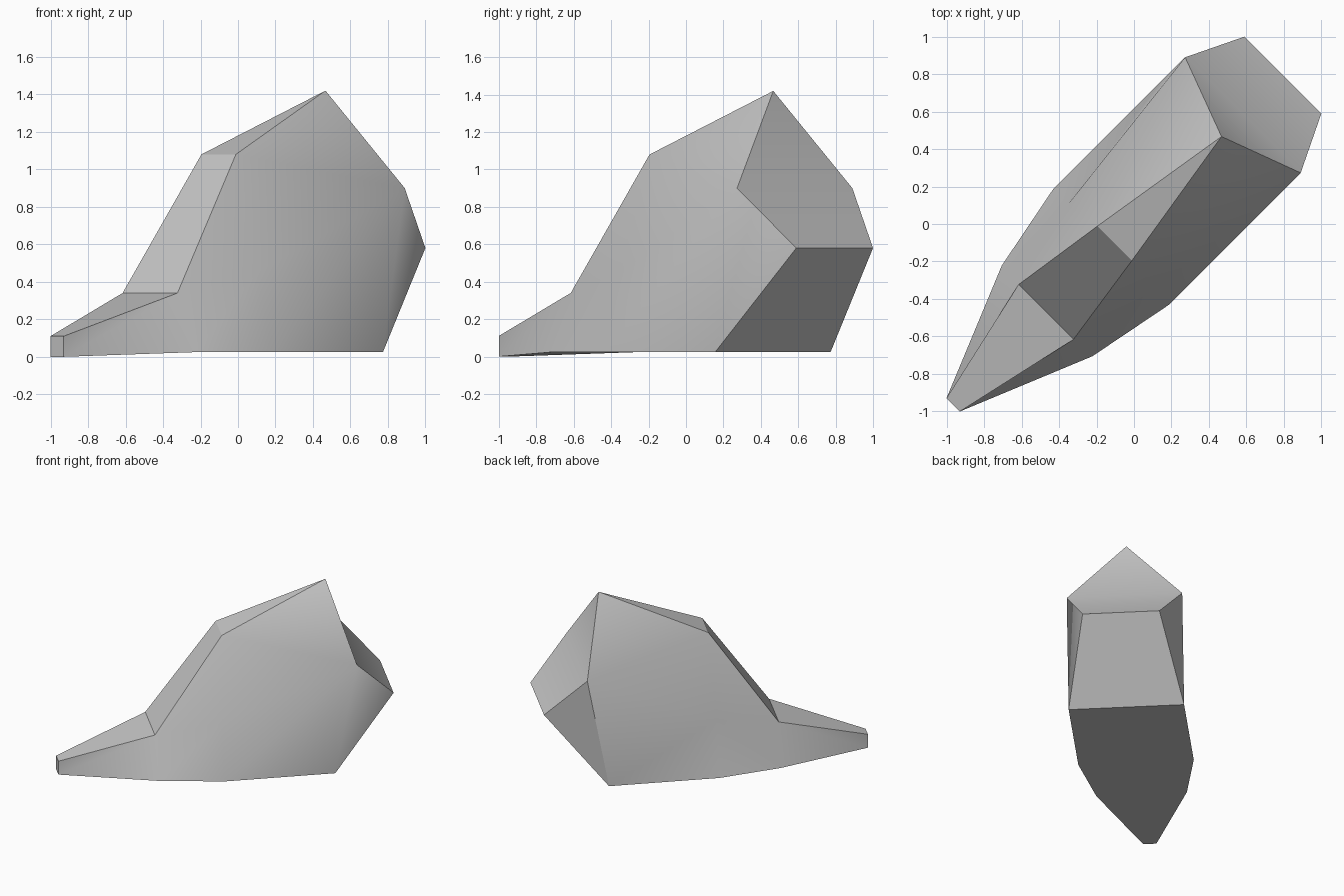
import bpy
import bmesh
import math
from mathutils import Matrix

# Remove the default cube
if "Cube" in bpy.data.objects:
    bpy.data.objects.remove(bpy.data.objects["Cube"], do_unlink=True)

# One grey material
grey = bpy.data.materials.new("plain_grey")
grey.use_nodes = True
colour = (0.56, 0.56, 0.56, 1)
grey.diffuse_color = colour
grey.node_tree.nodes["Principled BSDF"].inputs["Base Color"].default_value = colour

# Hull stations: distance along the hull, half width, height
stations = {
    "nose_low": (-1.365, 0.05, 0),
    "nose_top": (-1.365, 0.05, 0.11),
    "screen_low": (-0.664, 0.207, 0.34),
    "screen_top": (-0.146, 0.13, 1.08),
    "shoulder": (0.822, 0.436, 0.9),
    "tail": (1.124, 0.29, 0.58),
    "heel": (0.658, 0.436, 0.025),
    "belly": (-0.176, 0.436, 0.025),
    "waist": (-0.176, 0.323, 0.45),
    "cheek": (-0.656, 0.342, 0.025),
}

bm = bmesh.new()
verts = {}
for name, (along, half, height) in stations.items():
    for side in (-1, 1):
        verts[name, side] = bm.verts.new((along, side * half, height))
peak = bm.verts.new((0.66, 0, 1.42))


def panel(a, b):
    """Crosswise panel between two stations."""
    bm.faces.new([verts[a, -1], verts[a, 1], verts[b, 1], verts[b, -1]])


def cap(a):
    """Triangle from a station up to the peak."""
    bm.faces.new([verts[a, -1], verts[a, 1], peak])


def flank(side, *names):
    """Triangle on one flank."""
    bm.faces.new([verts[n, side] for n in names])


# Crosswise panels: nose, hood, windscreen, tail and underside
ring = ["nose_low", "nose_top", "screen_low", "screen_top"]
for a, b in zip(ring, ring[1:]):
    panel(a, b)
ring = ["shoulder", "tail", "heel", "belly", "cheek", "nose_low"]
for a, b in zip(ring, ring[1:]):
    panel(a, b)
cap("screen_top")
cap("shoulder")

# Flanks
for side in (-1, 1):
    flank(side, "nose_top", "nose_low", "screen_low")
    flank(side, "nose_low", "cheek", "screen_low")
    flank(side, "screen_low", "cheek", "waist")
    flank(side, "cheek", "belly", "waist")
    flank(side, "screen_low", "waist", "screen_top")
    flank(side, "waist", "shoulder", "screen_top")
    flank(side, "heel", "tail", "shoulder")
    bm.faces.new([verts["screen_top", side], verts["shoulder", side], peak])

# The rear quarter folds along a different diagonal on each flank
flank(1, "belly", "heel", "waist")
flank(1, "heel", "shoulder", "waist")
flank(-1, "belly", "heel", "shoulder")
flank(-1, "belly", "shoulder", "waist")

bmesh.ops.recalc_face_normals(bm, faces=bm.faces)
# Turn the hull diagonally, nose to the front
bmesh.ops.transform(bm, matrix=Matrix.Rotation(math.radians(45), 4, "Z"), verts=bm.verts)

mesh = bpy.data.meshes.new("hull")
bm.to_mesh(mesh)
bm.free()
mesh.materials.append(grey)
hull = bpy.data.objects.new("hull", mesh)
bpy.context.collection.objects.link(hull)

# Soft flanks with crisp edges
bpy.ops.object.select_all(action="DESELECT")
hull.select_set(True)
bpy.context.view_layer.objects.active = hull
bpy.ops.object.shade_smooth_by_angle(angle=math.radians(28))
